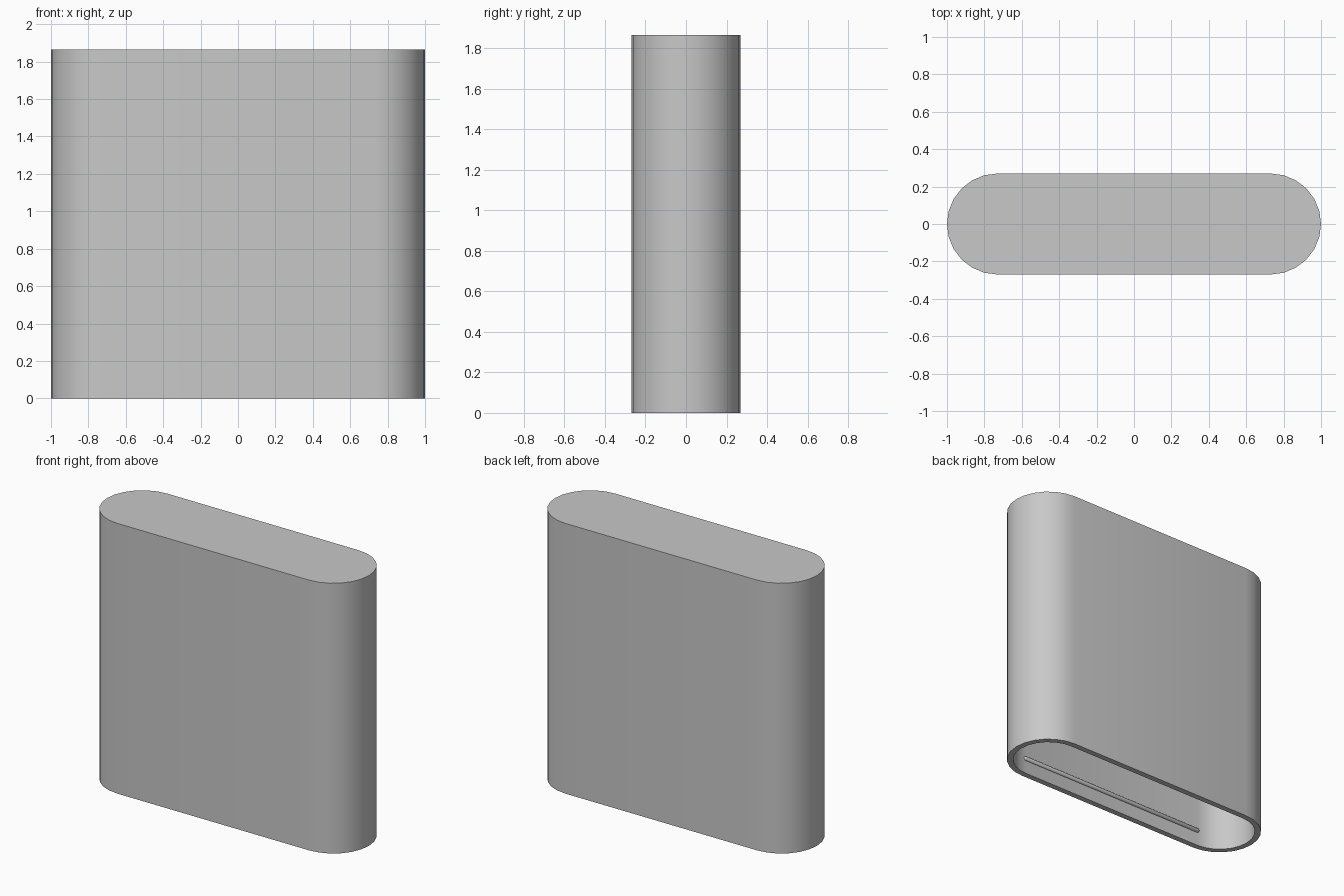
import bpy
import bmesh
from math import cos, sin, pi, radians
from mathutils import Matrix

if "Cube" in bpy.data.objects:
    bpy.data.objects.remove(bpy.data.objects["Cube"], do_unlink=True)

HEIGHT = 1.865
RADIUS = 0.27
WALL = 0.04
HALF_STRAIGHT = 1 - RADIUS
ARC_STEPS = 12
RIB_RADIUS = 0.015
RIB_HEIGHT = 0.11

grey = bpy.data.materials.new("grey_plastic")
grey.use_nodes = True
colour = (0.58, 0.58, 0.58, 1)
grey.diffuse_color = colour
grey.node_tree.nodes["Principled BSDF"].inputs["Base Color"].default_value = colour


def finish(bm, name):
    """Turn a bmesh into a smooth-shaded object with sharp edges kept."""
    bmesh.ops.recalc_face_normals(bm, faces=bm.faces)
    mesh = bpy.data.meshes.new(name)
    bm.to_mesh(mesh)
    bm.free()
    mesh.materials.append(grey)
    obj = bpy.data.objects.new(name, mesh)
    bpy.context.collection.objects.link(obj)
    bpy.ops.object.select_all(action="DESELECT")
    obj.select_set(True)
    bpy.context.view_layer.objects.active = obj
    bpy.ops.object.shade_smooth_by_angle(angle=radians(35))
    return obj


def stadium_ring(bm, radius, z):
    """Vertices of a slot outline with two half-round ends."""
    ring = []
    for side, start in ((1, -pi / 2), (-1, pi / 2)):
        for i in range(ARC_STEPS + 1):
            a = start + pi * i / ARC_STEPS
            ring.append(bm.verts.new((side * HALF_STRAIGHT + radius * cos(a), radius * sin(a), z)))
    return ring


# Hollow cover: closed top, outer wall, bottom rim, inner wall, inner ceiling
bm = bmesh.new()
inner = RADIUS - WALL
rings = [
    stadium_ring(bm, RADIUS, HEIGHT),
    stadium_ring(bm, RADIUS, 0),
    stadium_ring(bm, inner, 0),
    stadium_ring(bm, inner, HEIGHT - WALL),
]
for a, b in zip(rings, rings[1:]):
    for i in range(len(a)):
        j = (i + 1) % len(a)
        bm.faces.new((a[i], a[j], b[j], b[i]))
bm.faces.new(rings[0])
bm.faces.new(rings[-1])
finish(bm, "cover_shell")

# Round-ended snap ribs on the long inner walls, just above the opening
for name, side in (("front_snap_rib", -1), ("back_snap_rib", 1)):
    bm = bmesh.new()
    bmesh.ops.create_uvsphere(bm, u_segments=16, v_segments=9, radius=RIB_RADIUS)
    for v in bm.verts:
        v.co.z += HALF_STRAIGHT if v.co.z > 0 else -HALF_STRAIGHT
    bm.transform(Matrix.Translation((0, side * inner, RIB_HEIGHT)) @ Matrix.Rotation(pi / 2, 4, "Y"))
    finish(bm, name)
